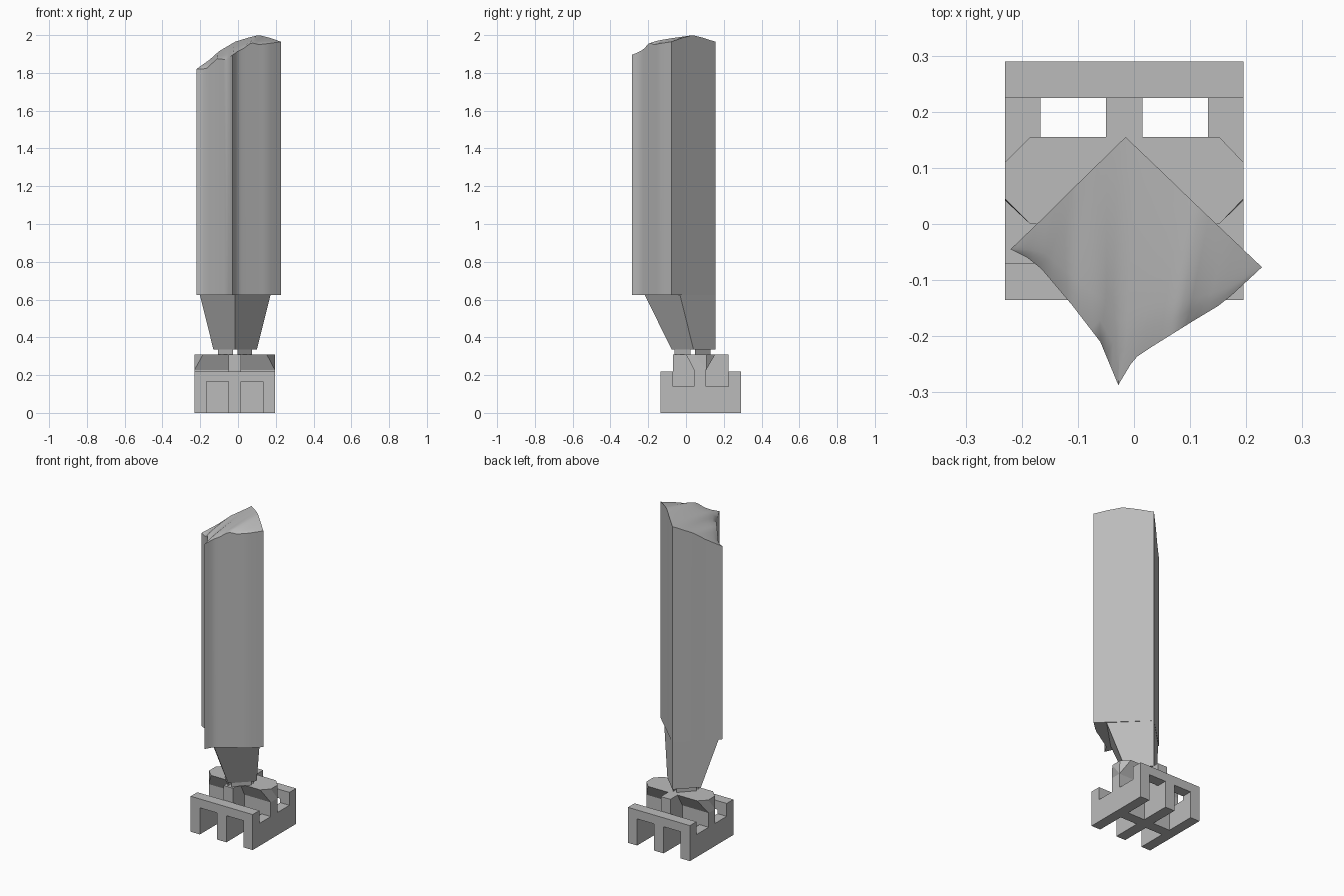
import bpy, bmesh
from mathutils import Vector

cube = bpy.data.objects.get("Cube")
if cube:
    bpy.data.objects.remove(cube)

grey = bpy.data.materials.new("plain_grey")
grey.use_nodes = True
COLOUR = (0.5, 0.5, 0.5, 1)
grey.diffuse_color = COLOUR
grey.node_tree.nodes["Principled BSDF"].inputs["Base Color"].default_value = COLOUR


def finish(name, bm, smooth=False):
    bmesh.ops.remove_doubles(bm, verts=bm.verts, dist=0.0002)
    bmesh.ops.recalc_face_normals(bm, faces=bm.faces)
    mesh = bpy.data.meshes.new(name)
    bm.to_mesh(mesh)
    bm.free()
    mesh.materials.append(grey)
    ob = bpy.data.objects.new(name, mesh)
    bpy.context.collection.objects.link(ob)
    if smooth:
        bpy.ops.object.select_all(action="DESELECT")
        ob.select_set(True)
        bpy.context.view_layer.objects.active = ob
        bpy.ops.object.shade_smooth_by_angle(angle=0.6)
    return ob


def loft(name, lower, upper):
    """Solid between two outlines with equal point counts."""
    bm = bmesh.new()
    a = [bm.verts.new(p) for p in lower]
    b = [bm.verts.new(p) for p in upper]
    bm.faces.new(a)
    bm.faces.new(b)
    for i in range(len(a)):
        j = (i + 1) % len(a)
        bm.faces.new((a[i], a[j], b[j], b[i]))
    return finish(name, bm)


def box(name, x0, x1, y0, y1, z0, z1):
    ring = [(x0, y0), (x1, y0), (x1, y1), (x0, y1)]
    return loft(name, [(*p, z0) for p in ring], [(*p, z1) for p in ring])


def diamond(cx, cy, r, z):
    return [(cx, cy + r, z), (cx + r, cy, z), (cx, cy - r, z), (cx - r, cy, z)]


# Base: side rails with raised ends, and a middle rail
BACK, FRONT = 0.29, -0.135
X0, X1 = -0.23, 0.195
rail = [(FRONT, 0), (BACK, 0), (BACK, .22), (.225, .22), (.225, .14),
        (-.07, .14), (-.07, .22), (FRONT, .22)]
for name, a, b in (("right_rail", X0, -.167), ("middle_rail", -.05, .015), ("left_rail", .132, X1)):
    loft(name, [(a, y, z) for y, z in rail], [(b, y, z) for y, z in rail])

# Raised end beams and the two crossing beams
for name, y0, y1 in (("front_beam", FRONT, -.07), ("back_beam", .225, BACK)):
    box(name, X0, X1, y0, y1, .165, .22)
box("cross_beam", X0, X1, .042, .107, 0, .228)
box("spine_beam", -.05, .015, -.07, .225, .1, .31)

# Flared octagonal saddle on the cross beam
low = [(X0, .042), (X0, .042), (X1, .042), (X1, .042),
       (X1, .107), (X1, .107), (X0, .107), (X0, .107)]
top = [(X0, .045), (-.185, 0), (.152, 0), (X1, .045),
       (X1, .11), (.152, .155), (-.185, .155), (X0, .11)]
bm = bmesh.new()
lo = [bm.verts.new((*p, .228)) for p in low[::2]]
hi = [bm.verts.new((*p, .31)) for p in top]
bm.faces.new(hi)
bm.faces.new(lo)
for i in range(4):
    a, b = lo[i], lo[(i + 1) % 4]
    h = [hi[(2 * i + k) % 8] for k in range(3)]
    if i % 2 == 0:
        bm.faces.new((a, h[0], h[1]))
        bm.faces.new((a, h[1], h[2], b))
    else:
        bm.faces.new((a, h[0], h[1], b))
        bm.faces.new((b, h[1], h[2]))
finish("saddle", bm)

# Four small pads under the tower foot
for i, (sx, sy) in enumerate(((1, 1), (1, -1), (-1, 1), (-1, -1))):
    tri = [(-.015 + sx * .012, .035 + sy * .012), (-.015 + sx * .09, .035 + sy * .012),
           (-.015 + sx * .012, .035 + sy * .095)]
    loft(f"foot_pad_{i + 1}", [(*p, .31) for p in tri], [(*p, .34) for p in tri])

# Tapered tower foot, straight at the back corner
loft("tower_foot", diamond(-.015, .04, .115, .335), diamond(-.015, -.032, .187, .625))

# Tower shaft with a weathered front and an uneven top
front = [(-.22, -.045, 1.82), (-.19, -.06, 1.82), (-.165, -.08, 1.825), (-.11, -.145, 1.875),
         (-.06, -.21, 1.87), (-.028, -.287, 1.895), (0, -.24, 1.915), (.03, -.22, 1.93),
         (.07, -.195, 1.96), (.11, -.17, 1.95), (.16, -.14, 1.955), (.228, -.077, 1.965)]
back = [(-.22, -.045, 1.82), (-.15, .022, 1.87), (-.1, .072, 1.915), (-.015, .155, 1.965),
        (.05, .093, 1.985), (.11, .035, 2), (.17, -.022, 1.985), (.228, -.077, 1.965)]


def resample(points, mid, half):
    """Even spacing on both sides of a corner point that is kept."""
    out = []
    for part in (points[:mid + 1], points[mid:]):
        pts = [Vector(p) for p in part]
        for k in range(half + 1):
            t = k / half * (len(pts) - 1)
            i = min(int(t), len(pts) - 2)
            out.append(pts[i].lerp(pts[i + 1], t - i))
    del out[half + 1]
    return out


HALF, ROWS = 15, 8
f = resample(front, 5, HALF)
b = resample(back, 3, HALF)
bm = bmesh.new()
grid = []
for p, q in zip(f, b):
    row = []
    for k in range(ROWS + 1):
        s = k / ROWS
        v = p.lerp(q, s)
        v.z = p.z + (q.z - p.z) * s ** 0.7
        row.append(bm.verts.new(v))
    grid.append(row)
bmesh.ops.remove_doubles(bm, verts=grid[0] + grid[-1], dist=0.0002)
grid[0] = [v for v in grid[0] if v.is_valid] * (ROWS + 1)
grid[-1] = [v for v in grid[-1] if v.is_valid] * (ROWS + 1)
for r0, r1 in zip(grid, grid[1:]):
    for k in range(ROWS):
        corners = list(dict.fromkeys((r0[k], r1[k], r1[k + 1], r0[k + 1])))
        bm.faces.new(corners)
rim = [r[0] for r in grid] + [r[-1] for r in grid[-2:0:-1]]
feet = [bm.verts.new((v.co.x, v.co.y, .625)) for v in rim]
bm.faces.new(feet)
for i in range(len(rim)):
    j = (i + 1) % len(rim)
    bm.faces.new((rim[i], rim[j], feet[j], feet[i]))
finish("tower_shaft", bm, smooth=True)
